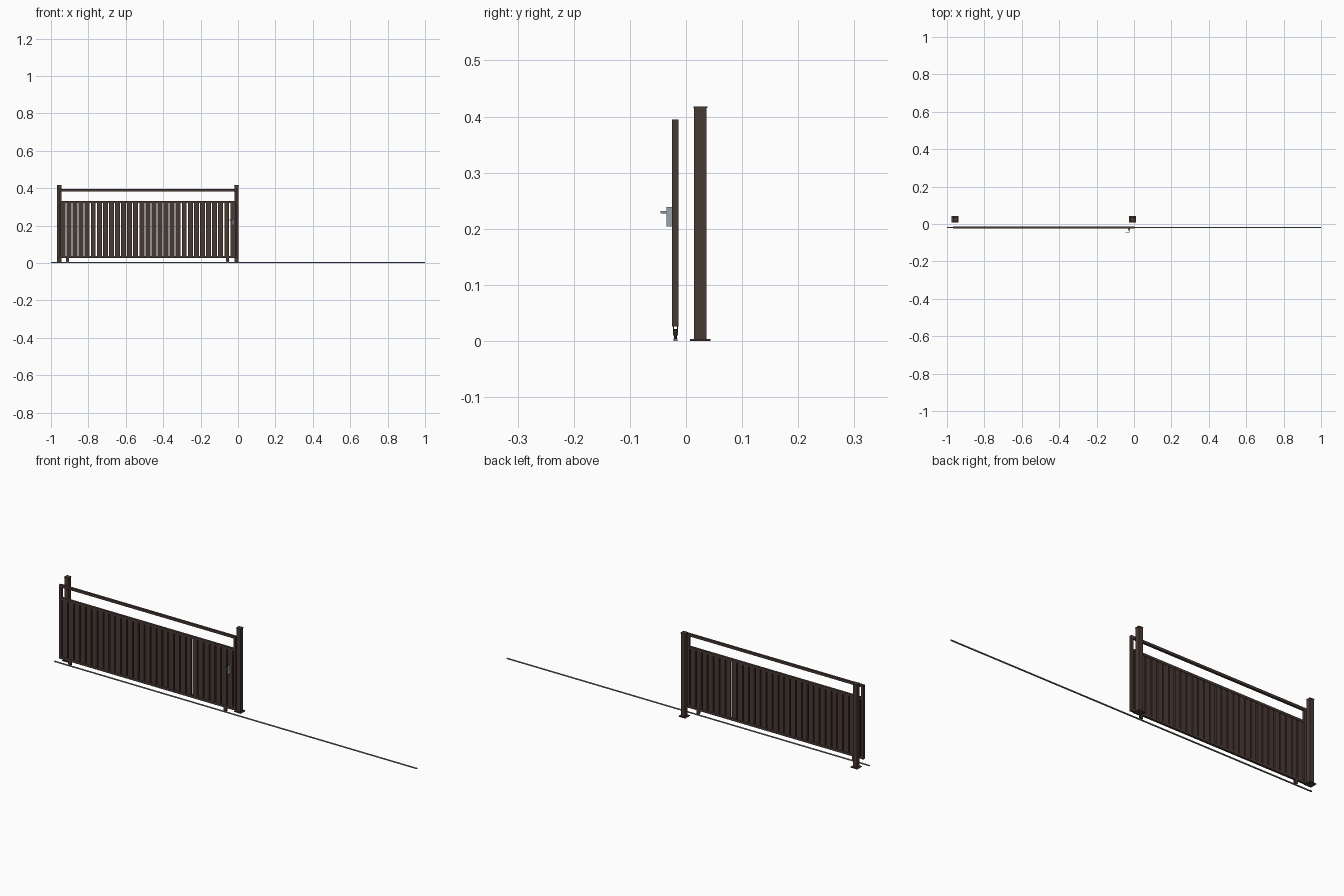
import bpy, math
from mathutils import Matrix

if "Cube" in bpy.data.objects:
    bpy.data.objects.remove(bpy.data.objects["Cube"])


def mat(name, rgb):
    m = bpy.data.materials.new(name)
    m.diffuse_color = (*rgb, 1)
    m.use_nodes = True
    m.node_tree.nodes["Principled BSDF"].inputs["Base Color"].default_value = m.diffuse_color
    return m


BROWN = mat("dark brown", (0.066, 0.041, 0.034))
STEEL = mat("steel grey", (0.33, 0.37, 0.40))
TRACK = mat("track grey", (0.27, 0.27, 0.28))
BLACK = mat("wheel black", (0.02, 0.02, 0.02))


def box(name, x, y, z, m):
    """Box from (min, max) pairs."""
    bpy.ops.mesh.primitive_cube_add(size=1)
    o = bpy.context.object
    o.name = name
    o.data.transform(Matrix.Diagonal((x[1] - x[0], y[1] - y[0], z[1] - z[0], 1)))
    o.location = [(a + b) / 2 for a, b in (x, y, z)]
    o.data.materials.append(m)
    return o


def cyl(name, loc, r, d, m, rot=(0, 0, 0), n=16):
    bpy.ops.mesh.primitive_cylinder_add(vertices=n, radius=r, depth=d, location=loc, rotation=rot)
    o = bpy.context.object
    o.name = name
    o.data.materials.append(m)
    bpy.ops.object.shade_smooth_by_angle(angle=math.radians(40))
    return o


def around(c, h):
    return (c - h, c + h)


# ground track
box("track", (-1, 1), around(-0.0187, 0.0033), (0, 0.004), TRACK)

# fixed posts behind the gate, with caps and base plates
for side, px in (("left", -0.956), ("right", -0.008)):
    py = 0.0255
    box(side + "_post", around(px, 0.0112), around(py, 0.0112), (0.003, 0.416), BROWN)
    box(side + "_post_cap", around(px, 0.0125), around(py, 0.0125), (0.415, 0.418), BROWN)
    box(side + "_base_plate", around(px, 0.0185), around(py, 0.0185), (0, 0.0035), BROWN)

# gate frame
X0, X1 = -0.968, 0.004
GY = (-0.025, -0.0135)
W = 0.0125
box("left_stile", (X0, X0 + W), GY, (0.026, 0.395), BROWN)
box("right_stile", (X1 - W, X1), GY, (0.026, 0.395), BROWN)
for name, z in (("bottom_rail", (0.026, 0.038)), ("middle_rail", (0.320, 0.332)), ("top_rail", (0.383, 0.395))):
    box(name, (X0 + W, X1 - W), GY, z, BROWN)

# vertical slats
N = 29
inner0, inner1 = X0 + W, X1 - W
gap = 0.006
slat_w = (inner1 - inner0 - gap * (N + 1)) / N
for i in range(N):
    x = inner0 + gap + i * (slat_w + gap)
    box("slat", (x, x + slat_w), (-0.0235, -0.015), (0.036, 0.322), BROWN)

# rollers in forked brackets
for x in (-0.912, -0.055):
    cyl("roller", (x, -0.0187, 0.0125), 0.0085, 0.005, BLACK, (math.pi / 2, 0, 0), 20)
    for s in (-1, 1):
        box("roller_bracket", around(x, 0.008), around(-0.0187 + s * 0.0034, 0.0009), (0.010, 0.027), BROWN)

# latch plate and lever handle
box("latch_box", (-0.033, -0.022), (-0.0345, -0.022), (0.204, 0.239), STEEL)
cyl("handle_stem", (-0.0255, -0.039, 0.2295), 0.0025, 0.011, STEEL, (math.pi / 2, 0, 0), 12)
box("handle_lever", (-0.045, -0.023), (-0.045, -0.0415), (0.227, 0.232), STEEL)
